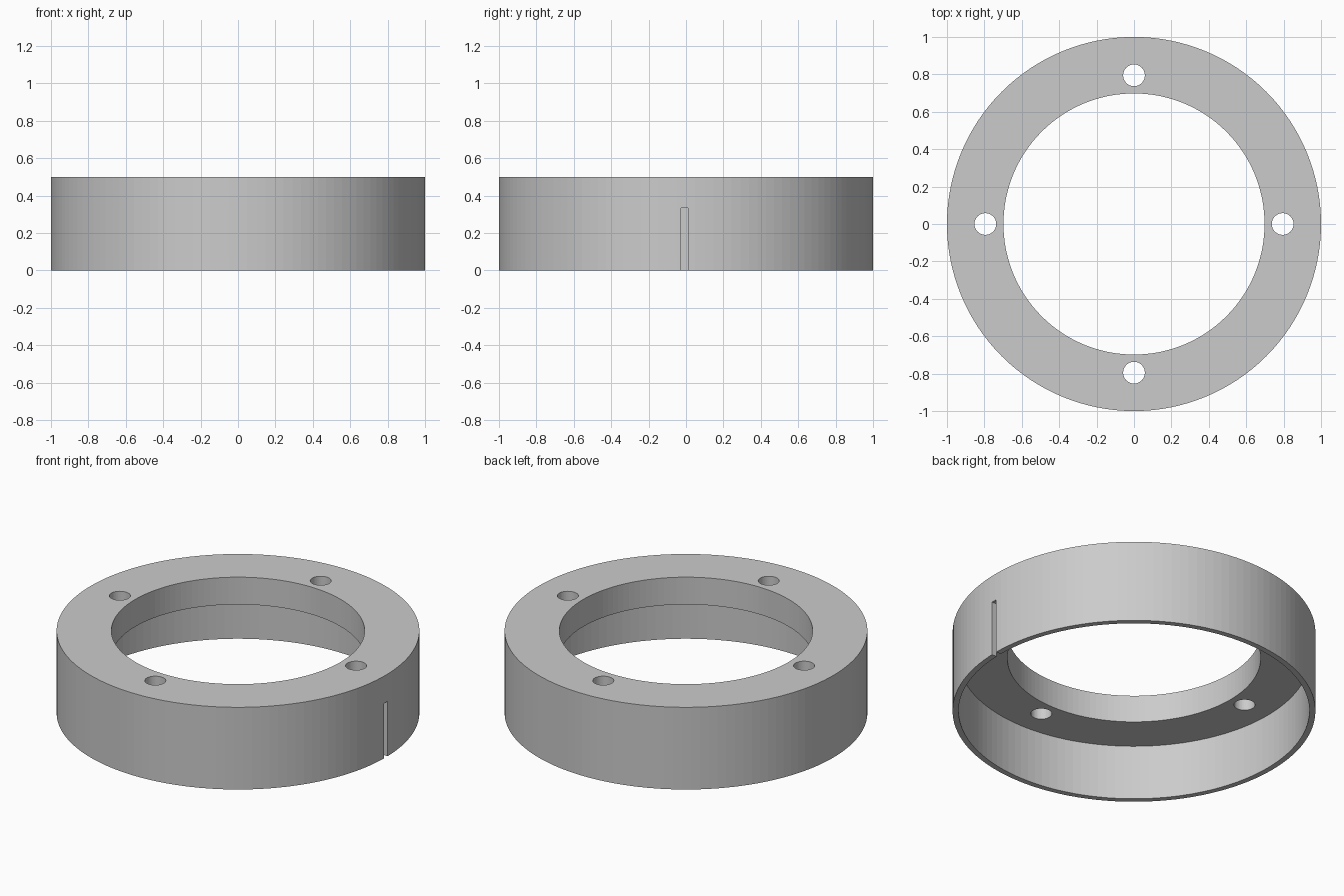
import bpy
import bmesh
import math
from mathutils import Matrix, Vector

if "Cube" in bpy.data.objects:
    bpy.data.objects.remove(bpy.data.objects["Cube"], do_unlink=True)

SEGMENTS = 128
HEIGHT = 0.5
PLATE_BOTTOM = 0.334
OUTER, WALL_INNER, BORE = 1.0, 0.967, 0.698
HOLE_RADIUS, HOLE_CIRCLE = 0.058, 0.795

# Single matte grey
grey = bpy.data.materials.new("plain_grey")
grey.use_nodes = True
colour = (0.6, 0.6, 0.6, 1)
grey.diffuse_color = colour
grey.node_tree.nodes["Principled BSDF"].inputs["Base Color"].default_value = colour


def make_object(name, bm):
    bmesh.ops.recalc_face_normals(bm, faces=bm.faces)
    mesh = bpy.data.meshes.new(name)
    bm.to_mesh(mesh)
    bm.free()
    mesh.materials.append(grey)
    obj = bpy.data.objects.new(name, mesh)
    bpy.context.collection.objects.link(obj)
    return obj


def lathe(name, profile):
    bm = bmesh.new()
    verts = [bm.verts.new((r, 0, z)) for r, z in profile]
    edges = [bm.edges.new((v, verts[i - 1])) for i, v in enumerate(verts)]
    bmesh.ops.spin(bm, geom=verts + edges, cent=(0, 0, 0), axis=(0, 0, 1),
                   angle=math.tau, steps=SEGMENTS, use_merge=True)
    bmesh.ops.remove_doubles(bm, verts=bm.verts, dist=1e-5)
    return make_object(name, bm)


def cut(target, cutter):
    mod = target.modifiers.new(cutter.name, "BOOLEAN")
    mod.operation = "DIFFERENCE"
    mod.solver = "EXACT"
    mod.object = cutter
    bpy.context.view_layer.objects.active = target
    bpy.ops.object.modifier_apply(modifier=mod.name)
    bpy.data.objects.remove(cutter, do_unlink=True)


# Ring cap: thick annular plate with a thin skirt hanging from its rim
ring = lathe("ring_cap", [
    (BORE, HEIGHT), (OUTER, HEIGHT), (OUTER, 0),
    (WALL_INNER, 0), (WALL_INNER, PLATE_BOTTOM), (BORE, PLATE_BOTTOM)])

# Four screw holes through the plate
bm = bmesh.new()
for i in range(4):
    place = Matrix.Rotation(i * math.pi / 2, 4, "Z") @ Matrix.Translation((HOLE_CIRCLE, 0, HEIGHT))
    bmesh.ops.create_cone(bm, cap_ends=True, segments=48, radius1=HOLE_RADIUS,
                          radius2=HOLE_RADIUS, depth=0.6, matrix=place)
cut(ring, make_object("screw_hole_cutter", bm))

# Narrow slot through the skirt on the left side
low, high = Vector((0.94, -0.026, -0.1)), Vector((1.1, 0.01, PLATE_BOTTOM))
bm = bmesh.new()
bmesh.ops.create_cube(bm, size=1, matrix=Matrix.Translation((low + high) / 2)
                      @ Matrix.Diagonal((*(high - low), 1)))
cut(ring, make_object("slot_cutter", bm))
